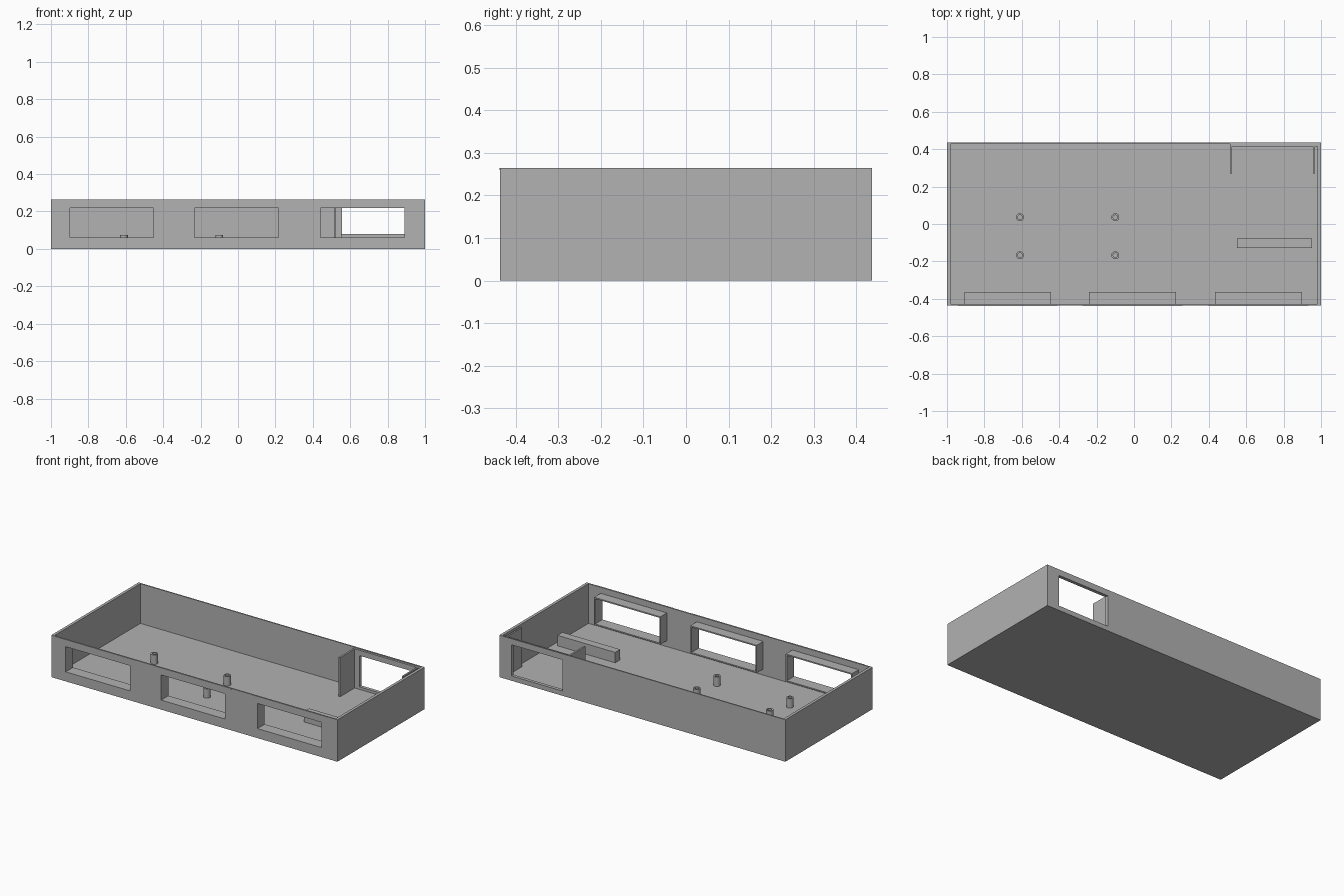
import bpy
import bmesh

cube = bpy.data.objects.get("Cube")
if cube:
    bpy.data.objects.remove(cube, do_unlink=True)

# Single plastic colour
grey = bpy.data.materials.new("plain grey")
grey.use_nodes = True
COLOUR = (0.445, 0.445, 0.445, 1)
grey.diffuse_color = COLOUR
grey.node_tree.nodes["Principled BSDF"].inputs["Base Color"].default_value = COLOUR

HALF_Y, TOP, FLOOR = 0.436, 0.265, 0.014
WALL, SIDE = 0.008, 0.018


def finish(name, bm):
    mesh = bpy.data.meshes.new(name)
    bm.to_mesh(mesh)
    bm.free()
    mesh.materials.append(grey)
    obj = bpy.data.objects.new(name, mesh)
    bpy.context.collection.objects.link(obj)
    return obj


def box(name, x, y, z):
    """Box from (min, max) ranges on each axis."""
    bm = bmesh.new()
    bmesh.ops.create_cube(bm, size=1)
    for v in bm.verts:
        v.co = [r[0] if c < 0 else r[1] for c, r in zip(v.co, (x, y, z))]
    return finish(name, bm)


def cylinder(name, x, y, radius, z):
    bm = bmesh.new()
    bmesh.ops.create_cone(bm, cap_ends=True, segments=24, radius1=radius,
                          radius2=radius, depth=z[1] - z[0])
    bmesh.ops.translate(bm, verts=bm.verts, vec=(x, y, sum(z) / 2))
    return finish(name, bm)


def cut(target, cutter):
    """Subtract the cutter and remove it."""
    mod = target.modifiers.new("cut", "BOOLEAN")
    mod.operation = "DIFFERENCE"
    mod.solver = "EXACT"
    mod.object = cutter
    bpy.context.view_layer.objects.active = target
    bpy.ops.object.modifier_apply(modifier=mod.name)
    bpy.data.objects.remove(cutter, do_unlink=True)


# Open tray with thin front and back walls
tray = box("tray", (-1, 1), (-HALF_Y, HALF_Y), (0, TOP))
cut(tray, box("cavity", (SIDE - 1, 1 - SIDE), (WALL - HALF_Y, HALF_Y - WALL),
              (FLOOR, TOP + 0.1)))

# Front windows, each with a thin frame running inward, and a lip above
for side, cx in (("right", -0.675), ("middle", -0.008), ("left", 0.665)):
    wx, wz, rim = (cx - 0.224, cx + 0.224), (0.06, 0.219), 0.008
    cut(tray, box("hole", wx, (-0.5, -0.4), wz))
    frame = box(side + "_window_frame", (wx[0] - rim, wx[1] + rim),
                (WALL - HALF_Y, -0.363), (wz[0] - rim, wz[1] + rim))
    cut(frame, box("hole", wx, (-0.5, -0.3), wz))
    box(side + "_front_lip", (cx - 0.267, cx + 0.267),
        (-HALF_Y - 0.002, -HALF_Y), (TOP - 0.005, TOP))

# Back opening through the wall and its backing panel
backing = box("back_panel", (0.525, 1 - SIDE), (0.415, HALF_Y - WALL), (FLOOR, 0.261))
for part in (tray, backing):
    cut(part, box("hole", (0.557, 0.915), (0.35, 0.5), (0.03, 0.227)))

# Guide plates beside the back opening
box("inner_guide", (0.514, 0.525), (0.27, HALF_Y - WALL), (FLOOR, 0.261))
box("outer_guide", (0.957, 0.967), (0.27, 0.415), (FLOOR, 0.261))

# Stop bar on the floor
box("stop_bar", (0.55, 0.953), (-0.128, -0.078), (FLOOR, 0.08))

# Hollow mounting posts
for i, x in enumerate((-0.61, -0.1)):
    for j, y in enumerate((-0.167, 0.036)):
        post = cylinder(f"post_{i}_{j}", x, y, 0.021, (FLOOR, 0.073))
        cut(post, cylinder("bore", x, y, 0.012, (FLOOR + 0.002, 0.1)))
        bpy.ops.object.select_all(action="DESELECT")
        post.select_set(True)
        bpy.context.view_layer.objects.active = post
        bpy.ops.object.shade_smooth_by_angle()
